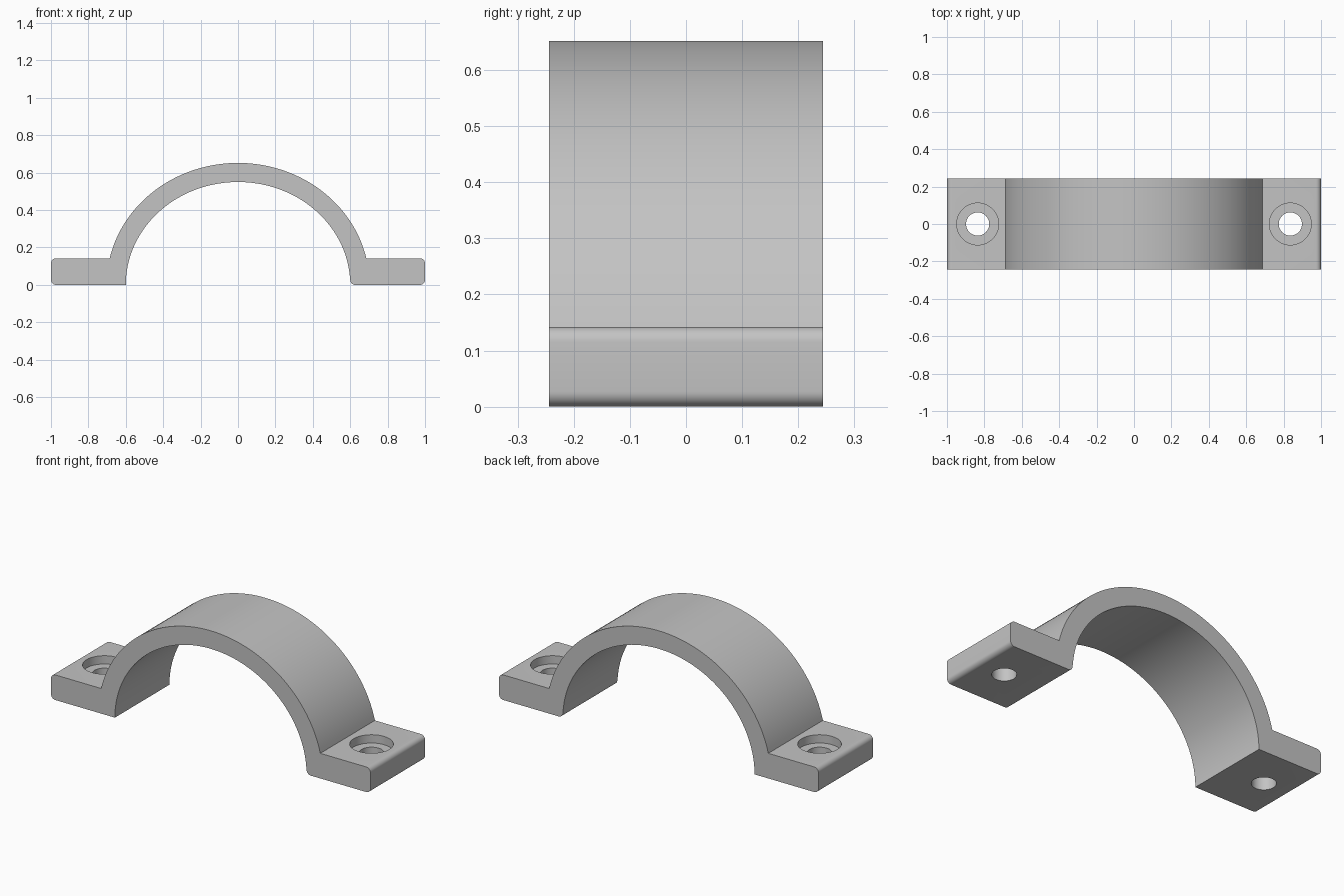
import bpy, bmesh, math

cube = bpy.data.objects.get("Cube")
if cube:
    bpy.data.objects.remove(cube, do_unlink=True)

DEPTH = 0.244          # half width along y
FOOT = 0.142           # foot thickness
INNER = (0.6, 0.55)    # inner arch semi-axes
OUTER = (0.703, 0.652) # outer arch semi-axes
HOLE_X = 0.836

grey = bpy.data.materials.new("plain grey")
grey.use_nodes = True
colour = (0.55, 0.55, 0.55, 1)
grey.diffuse_color = colour
grey.node_tree.nodes["Principled BSDF"].inputs["Base Color"].default_value = colour


def arc(cx, cz, rx, rz, start, end, steps):
    """Points along an elliptical arc, angles in radians."""
    return [(cx + rx * math.cos(start + (end - start) * i / steps),
             cz + rz * math.sin(start + (end - start) * i / steps))
            for i in range(steps + 1)]


def fillet(x, z, r, start):
    """Quarter-round corner centred at x, z."""
    return arc(x, z, r, r, start, start + math.pi / 2, 8)


# Strap profile, counter-clockwise seen from the front
q = math.pi / 2
r = 0.027
join = math.asin(FOOT / OUTER[1])
profile = fillet(INNER[0] + r, r, r, 2 * q)
profile += fillet(1 - r, r, r, -q)
profile += fillet(1 - r, FOOT - r, r, 0)
profile += arc(0, 0, *OUTER, join, math.pi - join, 72)
profile += fillet(-1 + r, FOOT - r, r, q)
profile += fillet(-1 + r, r, r, 2 * q)
inner_start = math.asin(r / INNER[1])
profile += arc(0, 0, *INNER, math.pi, inner_start, 80)[:-1]

bm = bmesh.new()
face = bm.faces.new([bm.verts.new((x, -DEPTH, z)) for x, z in profile])
swept = bmesh.ops.extrude_face_region(bm, geom=[face])["geom"]
moved = [v for v in swept if isinstance(v, bmesh.types.BMVert)]
bmesh.ops.translate(bm, verts=moved, vec=(0, 2 * DEPTH, 0))
bmesh.ops.recalc_face_normals(bm, faces=bm.faces)
mesh = bpy.data.meshes.new("pipe_strap")
bm.to_mesh(mesh)
bm.free()
strap = bpy.data.objects.new("pipe_strap", mesh)
bpy.context.collection.objects.link(strap)
mesh.materials.append(grey)


def drill(x, radius, bottom):
    """Cut a round hole from above the foot down to the given height."""
    top = FOOT + 0.1
    bpy.ops.mesh.primitive_cylinder_add(vertices=48, radius=radius, depth=top - bottom,
                                        location=(x, 0, (top + bottom) / 2))
    cutter = bpy.context.object
    cutter.name = "hole_cutter"
    cutter.hide_render = True
    cutter.data.materials.append(grey)
    bpy.context.view_layer.objects.active = strap
    mod = strap.modifiers.new("hole", 'BOOLEAN')
    mod.operation = 'DIFFERENCE'
    mod.solver = 'EXACT'
    mod.object = cutter
    bpy.ops.object.modifier_apply(modifier=mod.name)
    bpy.data.objects.remove(cutter, do_unlink=True)


# Counterbored screw holes in both feet
for side in (-1, 1):
    drill(side * HOLE_X, 0.112, FOOT - 0.047)
    drill(side * HOLE_X, 0.062, -0.1)

bpy.ops.object.select_all(action='DESELECT')
strap.select_set(True)
bpy.context.view_layer.objects.active = strap
bpy.ops.object.shade_smooth_by_angle(angle=math.radians(30))
